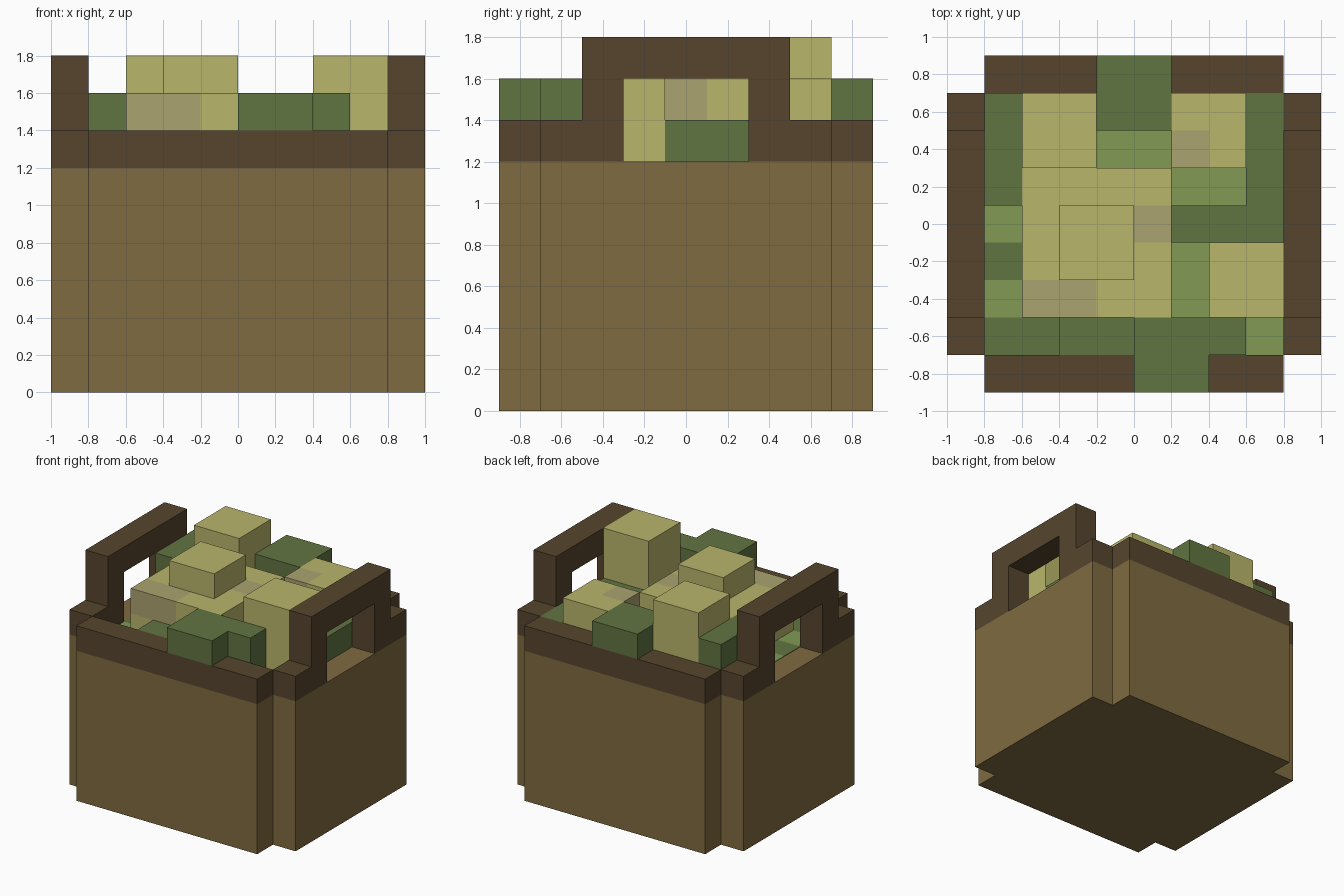
import bpy
import bmesh

if "Cube" in bpy.data.objects:
    bpy.data.objects.remove(bpy.data.objects["Cube"])


def srgb(r, g, b):
    def lin(c):
        c /= 255
        return c / 12.92 if c <= 0.04045 else ((c + 0.055) / 1.055) ** 2.4
    return (lin(r), lin(g), lin(b), 1)


def material(name, *rgb):
    m = bpy.data.materials.new(name)
    m.diffuse_color = srgb(*rgb)
    m.use_nodes = True
    m.node_tree.nodes["Principled BSDF"].inputs["Base Color"].default_value = m.diffuse_color
    return m


TAN = material("basket tan", 128, 107, 64)
BROWN = material("rim brown", 86, 69, 45)
LEAF = material("dark leaf green", 97, 117, 65)
LIGHT = material("light leaf green", 129, 154, 84)
FRUIT = material("fruit yellow", 186, 182, 108)
BRUISE = material("bruise beige", 171, 163, 112)


def finish(name, bm, mats):
    bmesh.ops.recalc_face_normals(bm, faces=bm.faces)
    mesh = bpy.data.meshes.new(name)
    bm.to_mesh(mesh)
    bm.free()
    for m in mats:
        mesh.materials.append(m)
    obj = bpy.data.objects.new(name, mesh)
    bpy.context.collection.objects.link(obj)
    return obj


def prism(name, points, offset, mat):
    """Extrude a closed 3D outline by an offset vector."""
    bm = bmesh.new()
    face = bm.faces.new([bm.verts.new(p) for p in points])
    new = bmesh.ops.extrude_face_region(bm, geom=[face])["geom"]
    verts = [v for v in new if isinstance(v, bmesh.types.BMVert)]
    bmesh.ops.translate(bm, verts=verts, vec=offset)
    return finish(name, bm, [mat])


def boxes(name, parts):
    """One object from (material, x0, x1, y0, y1, z0, z1) blocks."""
    bm = bmesh.new()
    mats = []
    for mat, x0, x1, y0, y1, z0, z1 in parts:
        if mat not in mats:
            mats.append(mat)
        verts = bmesh.ops.create_cube(bm, size=1)["verts"]
        for v in verts:
            v.co = (x1 if v.co.x > 0 else x0,
                    y1 if v.co.y > 0 else y0,
                    z1 if v.co.z > 0 else z0)
        for f in {f for v in verts for f in v.link_faces}:
            f.material_index = mats.index(mat)
    return finish(name, bm, mats)


# Basket body with notched corners
quarter = [(1, 0.7), (0.8, 0.7), (0.8, 0.9)]
outline = (quarter + [(-x, y) for x, y in reversed(quarter)]
           + [(-x, -y) for x, y in quarter]
           + [(x, -y) for x, y in reversed(quarter)])
prism("basket_body", [(x, y, 0) for x, y in outline], (0, 0, 1.2), TAN)

# Side rims with their raised handles
half = [(0.3, 1.2), (0.7, 1.2), (0.7, 1.4), (0.5, 1.4), (0.5, 1.8)]
inner = [(0.3, 1.6)]
arch = (inner + half + [(-y, z) for y, z in reversed(half)] + [(-0.3, 1.6)])
for side, x in (("left", -1), ("right", 0.8)):
    prism(side + "_handle", [(x, y, z) for y, z in arch], (0.2, 0, 0), BROWN)

# Front and back rims
for side, y in (("front", -0.9), ("back", 0.7)):
    boxes(side + "_rim", [(BROWN, -0.8, 0.8, y, y + 0.2, 1.2, 1.4)])

# Flat leaf bed, with lighter patches
Z0, Z1 = 1.2, 1.204
boxes("leaf_bed", [
    (LEAF, -0.8, -0.4, -0.7, -0.5, Z0, Z1),
    (LIGHT, -0.8, -0.6, -0.5, -0.3, Z0, Z1),
    (LEAF, -0.8, -0.6, -0.3, -0.1, Z0, Z1),
    (LIGHT, -0.8, -0.6, -0.1, 0.1, Z0, Z1),
    (LIGHT, 0.6, 0.8, -0.7, -0.5, Z0, Z1),
    (LIGHT, 0.2, 0.4, -0.5, -0.1, Z0, Z1),
    (LIGHT, 0.2, 0.6, 0.1, 0.3, Z0, Z1),
    (LIGHT, -0.2, 0.2, 0.3, 0.5, Z0, Z1),
])

# Raised leaves
boxes("left_leaf", [(LEAF, -0.8, -0.6, 0.1, 0.7, 1.2, 1.6)])
boxes("front_low_leaf", [(LEAF, -0.4, 0, -0.7, -0.5, 1.2, 1.4)])
boxes("front_leaf", [
    (LEAF, 0, 0.6, -0.7, -0.5, 1.2, 1.6),
    (LEAF, 0, 0.4, -0.9, -0.7, 1.4, 1.6),
])
boxes("back_leaf", [
    (LEAF, -0.2, 0.2, 0.5, 0.7, 1.2, 1.6),
    (LEAF, -0.2, 0.2, 0.7, 0.9, 1.4, 1.6),
])
boxes("right_leaf", [
    (LEAF, 0.2, 0.8, -0.1, 0.1, 1.2, 1.4),
    (LEAF, 0.6, 0.8, 0.1, 0.7, 1.2, 1.4),
])

# Fruit
boxes("middle_fruit", [
    (FRUIT, -0.6, 0.2, -0.5, 0.3, 1.2, 1.4),
    (BRUISE, -0.6, -0.2, -0.5, -0.3, 1.4, 1.6),
    (FRUIT, -0.2, 0.2, -0.5, -0.3, 1.4, 1.6),
    (FRUIT, -0.6, 0.2, -0.3, -0.1, 1.4, 1.6),
    (FRUIT, -0.6, 0, -0.1, 0.1, 1.4, 1.6),
    (BRUISE, 0, 0.2, -0.1, 0.1, 1.4, 1.6),
    (FRUIT, -0.6, 0.2, 0.1, 0.3, 1.4, 1.6),
])
boxes("top_fruit", [(FRUIT, -0.4, 0, -0.3, 0.1, 1.6, 1.8)])
boxes("back_left_fruit", [(FRUIT, -0.6, -0.2, 0.3, 0.7, 1.2, 1.8)])
boxes("front_right_fruit", [(FRUIT, 0.4, 0.8, -0.5, -0.1, 1.2, 1.8)])
boxes("back_right_fruit", [
    (FRUIT, 0.2, 0.6, 0.3, 0.7, 1.2, 1.4),
    (BRUISE, 0.2, 0.4, 0.3, 0.5, 1.4, 1.6),
    (FRUIT, 0.4, 0.6, 0.3, 0.5, 1.4, 1.6),
    (FRUIT, 0.2, 0.6, 0.5, 0.7, 1.4, 1.6),
])
